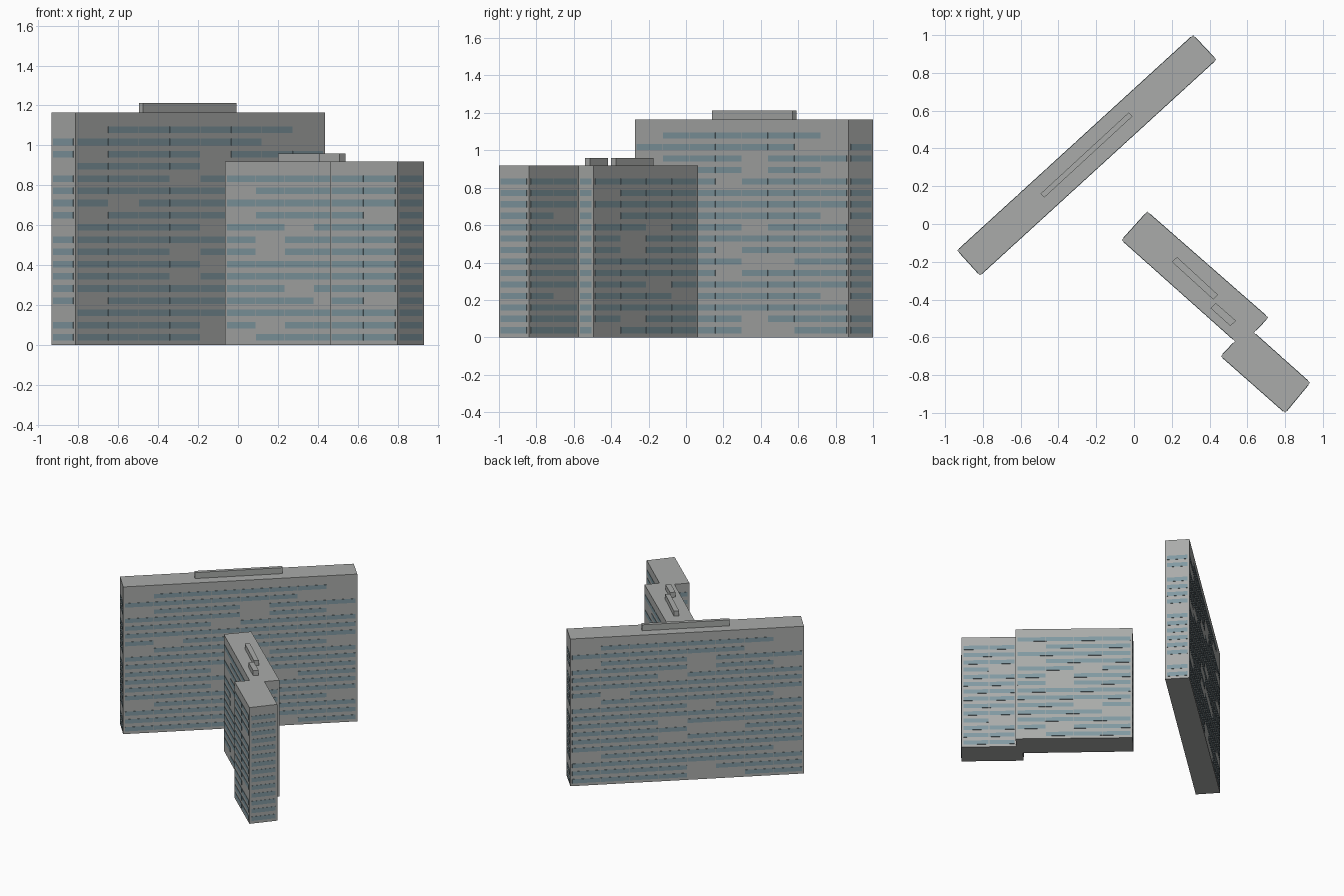
import bpy, bmesh
from mathutils import Vector

if "Cube" in bpy.data.objects:
    bpy.data.objects.remove(bpy.data.objects["Cube"])


def material(name, rgb):
    m = bpy.data.materials.new(name)
    m.diffuse_color = (*rgb, 1)
    m.use_nodes = True
    m.node_tree.nodes["Principled BSDF"].inputs["Base Color"].default_value = m.diffuse_color
    return m


CONCRETE = material("concrete grey", (0.40, 0.41, 0.40))
GLASS = material("blue grey glass", (0.22, 0.32, 0.36))


def finish(bm, name, mat):
    bmesh.ops.recalc_face_normals(bm, faces=bm.faces)
    me = bpy.data.meshes.new(name)
    bm.to_mesh(me)
    bm.free()
    me.materials.append(mat)
    bpy.context.collection.objects.link(bpy.data.objects.new(name, me))


def add_prism(bm, pts, z0, z1):
    face = bm.faces.new([bm.verts.new((x, y, z0)) for x, y in pts])
    new = bmesh.ops.extrude_face_region(bm, geom=[face])["geom"]
    bmesh.ops.translate(bm, vec=(0, 0, z1 - z0),
                        verts=[v for v in new if isinstance(v, bmesh.types.BMVert)])
    # the source face stays as the bottom cap
    if not face.is_valid:
        bm.faces.new([v for v in bm.verts if abs(v.co.z - z0) < 1e-6])


def prism(name, pts, z0, z1):
    bm = bmesh.new()
    add_prism(bm, pts, z0, z1)
    finish(bm, name, CONCRETE)


FLOOR, FIRST, HALF = 0.0612, 0.038, 0.0165


def windows(name, outline, masks):
    """Thin glass plates on each wall; masks run top floor to bottom, left to right."""
    bm = bmesh.new()
    for i, rows in enumerate(masks):
        p, q = Vector(outline[i]), Vector(outline[(i + 1) % len(outline)])
        d = (q - p).normalized()
        n = Vector((d.y, -d.x))
        length, margin = (q - p).length, 0.012
        cols = len(rows[0])
        step = (length - 2 * margin) / cols
        for r, row in enumerate(reversed(rows)):
            z = FIRST + r * FLOOR
            for c, on in enumerate(row):
                if on == "0":
                    continue
                a = p + d * (margin + c * step + 0.002)
                b = p + d * (margin + (c + 1) * step - 0.002)
                add_prism(bm, [a, b, b + n * 0.002, a + n * 0.002], z - HALF, z + HALF)
    finish(bm, name, GLASS)


# tall slab
tall = [(-.935, -.14), (-.815, -.272), (.435, .87), (.313, 1.0)]
prism("tall_slab", tall, 0, 1.165)
prism("tall_slab_roof_box", [(-.495, .16), (-.475, .14), (-.008, .57), (-.028, .59)], 1.165, 1.212)
tall_side = """01111110 11111100 01110111 11110110 11101111 11111111 10111111 01111110 11110111
11111111 11101111 11110011 11101111 11111111 01111110 11111111 11110111 11110011""".split()
tall_end = list("011011110111111011")
windows("tall_slab_windows", tall, [tall_end, tall_side, tall_end, tall_side])

# low stepped slab
low = [(-.065, -.085), (.535, -.62), (.46, -.70), (.80, -1.0),
       (.932, -.84), (.635, -.575), (.71, -.495), (.07, .065)]
prism("low_slab", low, 0, 0.92)
prism("low_slab_roof_box_long", [(.20, -.20), (.42, -.40), (.445, -.375), (.228, -.175)], .92, .96)
prism("low_slab_roof_box_short", [(.405, -.445), (.51, -.54), (.54, -.512), (.432, -.418)], .92, .96)
low_side = "1111 0111 1111 0111 1101 1011 1011 1111 1111 1101 1110 1111 1011 0111".split()
low_short = "11 11 11 10 11 11 11 11 11 11 10 11 11 11".split()
low_end = ["1"] * 14
windows("low_slab_windows", low,
        [low_side, low_end, low_short, low_end, low_short, low_end, low_side, low_end])
